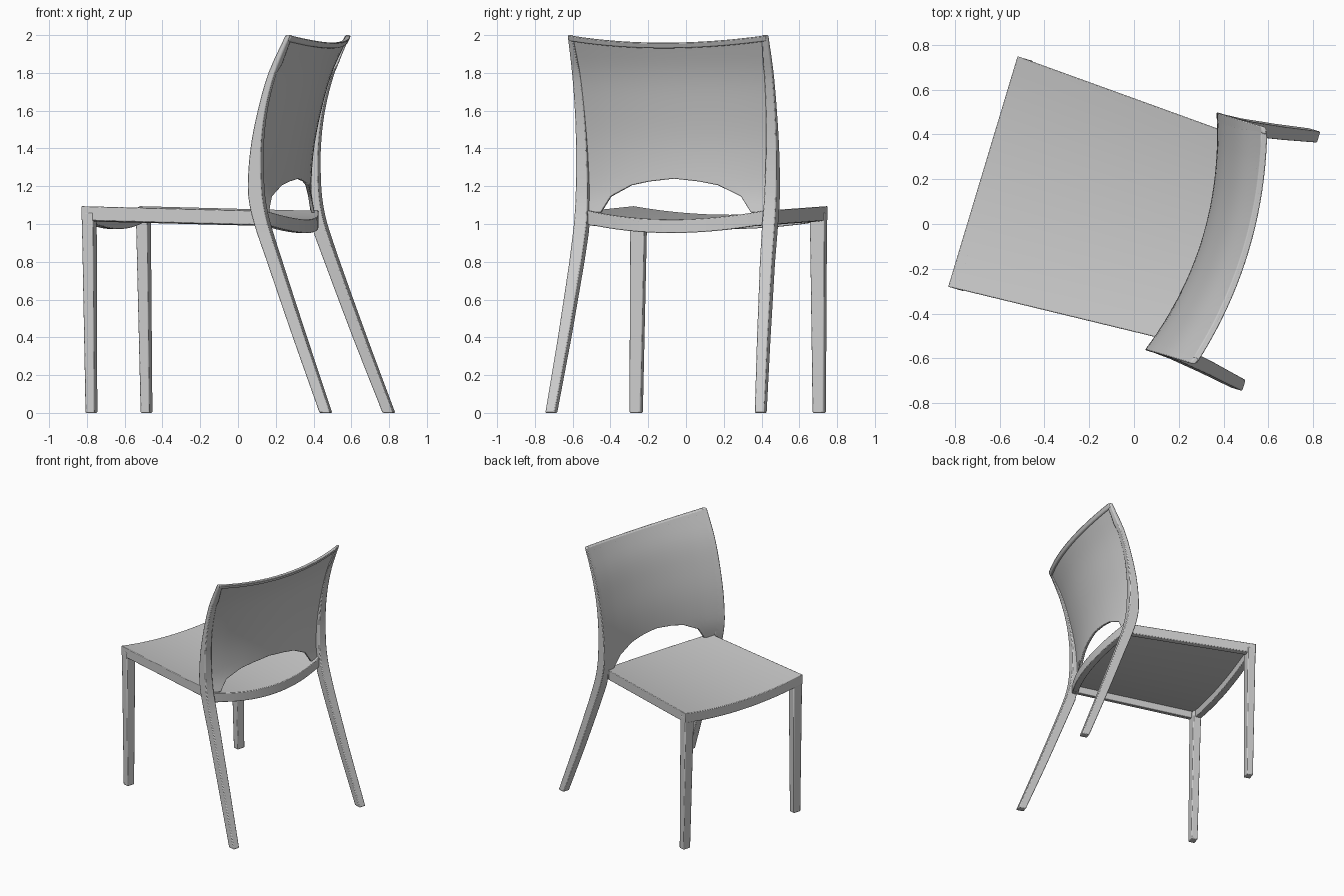
import bpy, bmesh, math
from mathutils import Vector

if "Cube" in bpy.data.objects:
    bpy.data.objects.remove(bpy.data.objects["Cube"])

ANG = math.radians(-16.75)          # the chair is turned about z
CA, SA = math.cos(ANG), math.sin(ANG)


def place(a, b, z):
    """a = towards the chair's rear, b = sideways."""
    b += 0.03
    return Vector((a * CA - b * SA, a * SA + b * CA, z))


def interp(pts, x):
    for (x0, y0), (x1, y1) in zip(pts, pts[1:]):
        if x <= x1:
            return y0 + (y1 - y0) * (x - x0) / (x1 - x0)
    return pts[-1][1]


def smooth_interp(pts, x):
    """Cubic interpolation for the curved stile profile."""
    n = len(pts)
    i = max(k for k in range(n - 1) if k == 0 or pts[k][0] <= x)

    def slope(k):
        lo, hi = max(k - 1, 0), min(k + 1, n - 1)
        return (pts[hi][1] - pts[lo][1]) / (pts[hi][0] - pts[lo][0])
    (x0, y0), (x1, y1) = pts[i], pts[i + 1]
    h = x1 - x0
    t = (x - x0) / h
    return ((2*t**3 - 3*t**2 + 1) * y0 + (t**3 - 2*t**2 + t) * h * slope(i)
            + (3*t**2 - 2*t**3) * y1 + (t**3 - t**2) * h * slope(i + 1))


def span(lo, hi, n):
    return [lo + (hi - lo) * i / n for i in range(n + 1)]


def block(name, f, us, vs, bevel=0.006):
    """Closed curved slab: f(u, v, w) gives a point, w = 0 and 1 are its two skins."""
    bm = bmesh.new()
    g = [[[bm.verts.new(place(*f(u, v, w))) for v in vs] for u in us] for w in (0, 1)]
    nu, nv = len(us), len(vs)
    for w in (0, 1):
        for i in range(nu - 1):
            for j in range(nv - 1):
                bm.faces.new((g[w][i][j], g[w][i+1][j], g[w][i+1][j+1], g[w][i][j+1]))
    for i in range(nu - 1):
        for j in (0, nv - 1):
            bm.faces.new((g[0][i][j], g[0][i+1][j], g[1][i+1][j], g[1][i][j]))
    for j in range(nv - 1):
        for i in (0, nu - 1):
            bm.faces.new((g[0][i][j], g[0][i][j+1], g[1][i][j+1], g[1][i][j]))
    bmesh.ops.recalc_face_normals(bm, faces=bm.faces)
    me = bpy.data.meshes.new(name)
    bm.to_mesh(me)
    bm.free()
    ob = bpy.data.objects.new(name, me)
    bpy.context.collection.objects.link(ob)
    if bevel:
        m = ob.modifiers.new("soft_edges", 'BEVEL')
        m.width, m.segments, m.angle_limit = bevel, 2, math.radians(50)
    bpy.ops.object.select_all(action='DESELECT')
    ob.select_set(True)
    bpy.context.view_layer.objects.active = ob
    bpy.ops.object.shade_smooth_by_angle(angle=math.radians(35))
    return ob


# Side profile of the rear legs and stiles: (height, position)
FRONT = [(0, .622), (.4, .467), (.8, .318), (1, .245), (1.1, .219), (1.2, .209),
         (1.4, .224), (1.6, .264), (1.8, .323), (2, .418)]
REAR = [(0, .68), (.4, .532), (.8, .388), (1, .320), (1.1, .297), (1.2, .286),
        (1.4, .284), (1.6, .307), (1.8, .360), (2, .442)]
OUTER = [(0, .605), (.4, .580), (.8, .560), (1, .555), (2, .553)]
WIDTH = [(0, .052), (1, .070), (1.2, .065), (1.8, .045), (2, .03)]
ARCH = [(0, 1.24), (.14, 1.225), (.24, 1.205), (.36, 1.145), (.415, 1.06), (.6, 1.05)]


def bow(b, d):
    return d * (1 - (b / .555) ** 2)


# Rear legs running up into the back stiles
for side, tag in ((-1, "left"), (1, "right")):
    def stile(u, v, w, side=side):
        outer = interp(OUTER, u)
        b = outer - w * interp(WIDTH, u)
        skew = bow(b, .1) * min(1, max(0, (u - .95) / .15)) if w else 0
        f, r = smooth_interp(FRONT, u), smooth_interp(REAR, u)
        a = f + min(skew, (r - f) * .5) if v == 0 else r + (skew if u > 1.8 else 0)
        return a, side * b, u
    block("rear_leg_and_stile_" + tag, stile, span(0, 2, 40), [0, 1])


def top_z(b):
    return 2 - bow(b, .04)


# Backrest panel, bowed to the rear, with an arched opening below
def panel(u, v, w):
    lo = interp(ARCH, abs(u))
    z = lo + (top_z(u) - lo) * v
    return smooth_interp(FRONT, z) + bow(u, .1) + w * .018, u, z


cols = sorted({round(s * x, 3) for s in (-1, 1)
               for x in (0, .07, .14, .19, .24, .3, .36, .39, .415, .47, .53)})
block("backrest_panel", panel, cols, span(0, 1, 18), .004)


# Thicker rim along the top of the backrest
def top_rim(u, v, w):
    z = top_z(u) - .03 * (1 - v)
    return smooth_interp(FRONT, z) + bow(u, .1) + w * .03, u, z


block("backrest_top_rim", top_rim, span(-.545, .545, 20), [0, 1])


# Seat: sagging shell, narrower at the rear, with a deeper rim all round
def seat(depth):
    def f(u, v, w):
        k = 1 - v * v
        a = -.714 + u * (1.004 + .085 * k)
        return a, v * (.538 - .055 * u), 1.095 - .025 * u - .046 * k - w * depth
    return f


block("seat_panel", seat(.02), span(0, 1, 10), span(-1, 1, 16), .004)
block("seat_front_rim", seat(.075), [0, .045], span(-1, 1, 16), .004)
block("seat_rear_rim", seat(.072), [.955, 1], span(-1.02, 1.02, 16), .004)
for side, tag in ((-1, "left"), (1, "right")):
    block("seat_side_rim_" + tag, seat(.075), span(0, 1, 10), [side * .925, side], .004)

    # Front legs, slightly tapered
    def front_leg(u, v, w, side=side):
        t = u / 1.06
        a = -.692 - .021 * t + v * (.05 + .012 * t)
        return a, side * (.537 - w * (.062 + .018 * t)), u
    block("front_leg_" + tag, front_leg, [0, 1.06], [0, 1])
